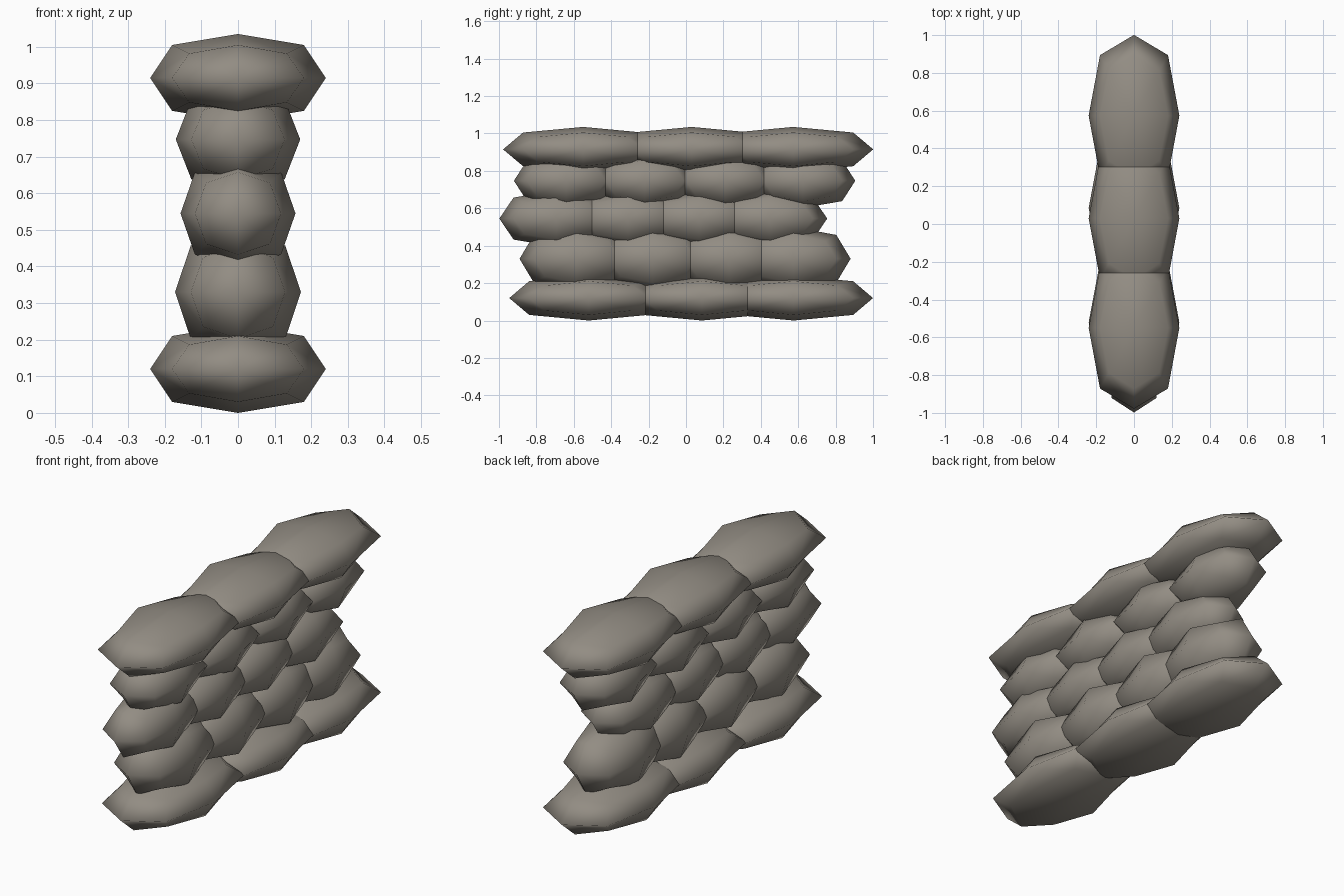
import bpy, bmesh
from itertools import product

if "Cube" in bpy.data.objects:
    bpy.data.objects.remove(bpy.data.objects["Cube"])

stone_mat = bpy.data.materials.new("warm grey stone")
stone_mat.diffuse_color = (0.29, 0.265, 0.228, 1)
stone_mat.use_nodes = True
stone_mat.node_tree.nodes["Principled BSDF"].inputs["Base Color"].default_value = stone_mat.diffuse_color

# Scale of face centres, edge points and corners of a once-rounded cube
ROUND = {1: 1.0, 2: 0.75, 3: 5 / 9}


def stone(name, y, z, half):
    """Rounded block: a 2x2 quad grid on each cube side, pulled in at edges and corners."""
    bm = bmesh.new()
    v = {}
    for d in product((-1, 0, 1), repeat=3):
        n = sum(map(abs, d))
        if n:
            v[d] = bm.verts.new([c * ROUND[n] * h for c, h in zip(d, half)])
    for axis in range(3):
        for s in (-1, 1):
            for a, b in product((-1, 1), repeat=2):
                quad = []
                for i, j in ((0, 0), (a, 0), (a, b), (0, b)):
                    d = [i, j]
                    d.insert(axis, s)
                    quad.append(v[tuple(d)])
                bm.faces.new(quad)
    bmesh.ops.recalc_face_normals(bm, faces=bm.faces[:])
    for f in bm.faces:
        f.smooth = True
    me = bpy.data.meshes.new(name)
    bm.to_mesh(me)
    bm.free()
    me.materials.append(stone_mat)
    ob = bpy.data.objects.new(name, me)
    ob.location = (0, y, z)
    bpy.context.collection.objects.link(ob)


# Courses: name, z, half width, half length, half height, stone centres along y
courses = [
    ("base_stone", 0.12, 0.24, 0.425, 0.12, (-0.52, 0.085, 0.575)),
    ("lower_stone", 0.33, 0.172, 0.305, 0.17, (-0.585, -0.18, 0.23, 0.575)),
    ("middle_stone", 0.545, 0.157, 0.305, 0.15, (-0.693, -0.31, 0.07, 0.45)),
    ("upper_stone", 0.747, 0.17, 0.28, 0.145, (-0.64, -0.22, 0.21, 0.625)),
    ("cap_stone", 0.915, 0.24, 0.428, 0.12, (-0.55, 0.03, 0.573)),
]
for name, z, hx, hy, hz, centres in courses:
    for i, y in enumerate(centres):
        stone(f"{name}_{i + 1}", y, z, (hx, hy, hz))
